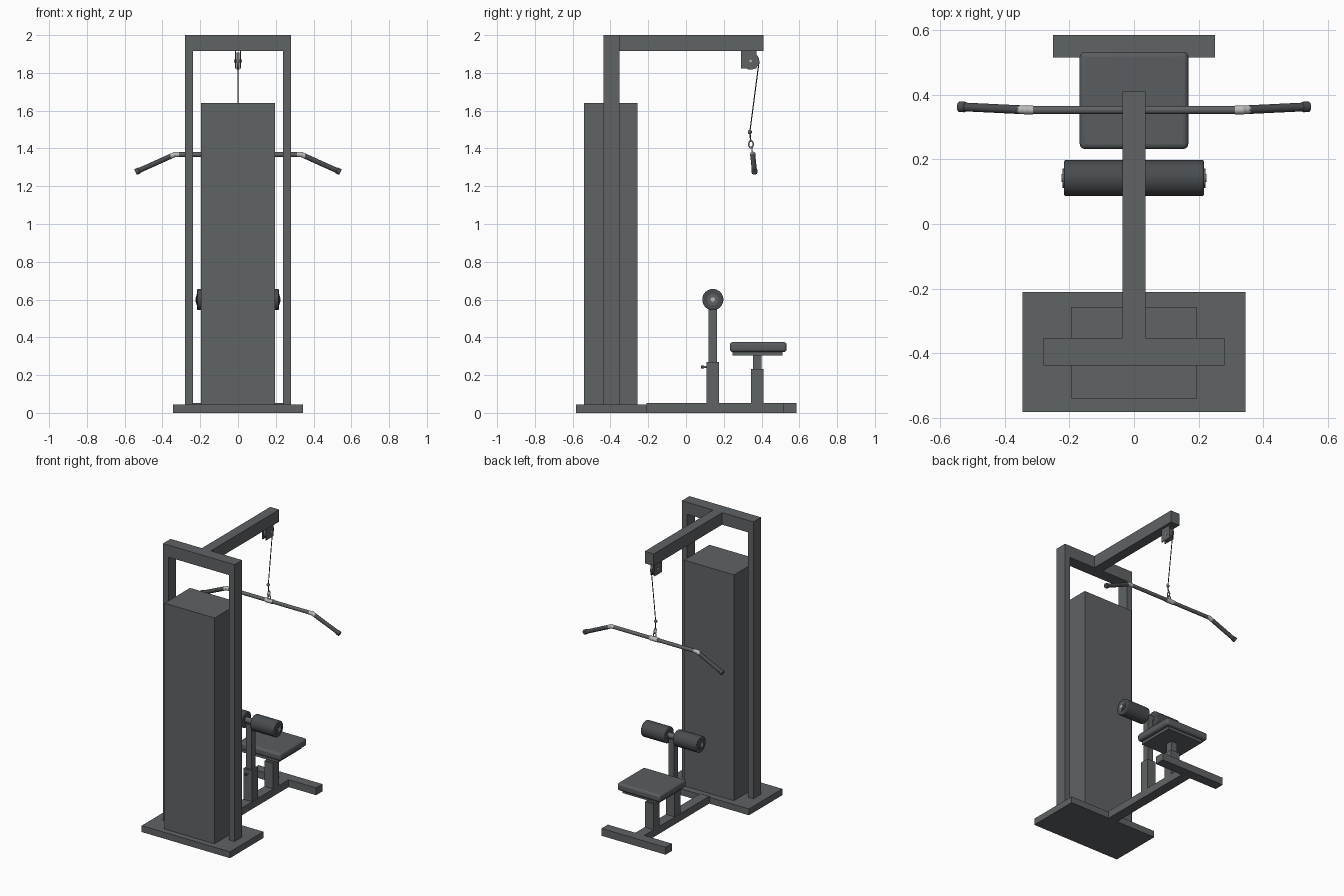
import bpy, math
from mathutils import Vector

if "Cube" in bpy.data.objects:
    bpy.data.objects.remove(bpy.data.objects["Cube"])


def material(name, r, g, b):
    m = bpy.data.materials.new(name)
    m.diffuse_color = (r, g, b, 1)
    m.use_nodes = True
    m.node_tree.nodes["Principled BSDF"].inputs["Base Color"].default_value = m.diffuse_color
    return m


FRAME = material("frame grey", 0.115, 0.125, 0.13)
RUBBER = material("dark rubber", 0.066, 0.074, 0.08)
PAD = material("seat vinyl", 0.10, 0.11, 0.116)
STEEL = material("bright steel", 0.50, 0.50, 0.49)
CABLE = material("cable black", 0.04, 0.04, 0.042)


def finish(ob, name, mat, smooth=False):
    ob.name = name
    ob.data.materials.append(mat)
    if smooth:
        bpy.ops.object.shade_smooth_by_angle(angle=math.radians(40))
    return ob


def box(name, x, y, z, mat=FRAME, bevel=0):
    """Box from (min, max) ranges on each axis, optionally rounded."""
    bpy.ops.mesh.primitive_cube_add(size=1)
    ob = bpy.context.object
    for v in ob.data.vertices:
        v.co = [r[0] if c < 0 else r[1] for c, r in zip(v.co, (x, y, z))]
    if bevel:
        mod = ob.modifiers.new("rounding", 'BEVEL')
        mod.width, mod.segments = bevel, 4
    return finish(ob, name, mat, bool(bevel))


def rod(name, a, b, r, mat, sides=24, bevel=0):
    """Cylinder running from point a to point b."""
    a, b = Vector(a), Vector(b)
    d = b - a
    bpy.ops.mesh.primitive_cylinder_add(vertices=sides, radius=r, depth=d.length, location=(a + b) / 2)
    ob = bpy.context.object
    ob.rotation_euler = d.to_track_quat('Z', 'Y').to_euler()
    if bevel:
        mod = ob.modifiers.new("rounding", 'BEVEL')
        mod.width, mod.segments, mod.angle_limit = bevel, 3, math.radians(40)
    return finish(ob, name, mat, True)


def ball(name, p, r, mat):
    bpy.ops.mesh.primitive_uv_sphere_add(segments=16, ring_count=10, radius=r, location=p)
    return finish(bpy.context.object, name, mat, True)


def ring(name, p, r, tube, rot, mat, stretch=1):
    bpy.ops.mesh.primitive_torus_add(major_radius=r, minor_radius=tube, major_segments=20,
                                     minor_segments=8, location=p, rotation=rot)
    bpy.context.object.scale.x = stretch
    return finish(bpy.context.object, name, mat, True)


# Tower, base plate and overhead frame
box("base_plate", (-.345, .345), (-.582, -.21), (0, .045))
box("weight_tower", (-.195, .195), (-.54, -.257), (.045, 1.64))
box("top_beam", (-.28, .28), (-.438, -.353), (1.915, 2))
box("overhead_arm", (-.035, .035), (-.353, .41), (1.915, 2))
for s, side in ((-1, "left"), (1, "right")):
    box(side + "_upright", sorted((s * .238, s * .28)), (-.438, -.353), (.045, 1.915))

# Floor rail and cross foot
box("floor_rail", (-.035, .035), (-.21, .515), (0, .052))
box("cross_foot", (-.25, .25), (.515, .585), (0, .052))

# Seat
box("seat_sleeve", (-.035, .035), (.343, .41), (.052, .232))
box("seat_post", (-.024, .024), (.354, .4), (.232, .305))
box("seat_plate", (-.14, .14), (.245, .51), (.303, .325))
box("seat_cushion", (-.168, .168), (.232, .533), (.322, .375), PAD, .016)

# Knee holder
box("knee_sleeve", (-.033, .033), (.108, .174), (.052, .27))
box("knee_post", (-.021, .021), (.12, .163), (.27, .585))
rod("height_pin", (0, .108, .243), (0, .09, .243), .005, STEEL, 12)
rod("height_pin_knob", (0, .095, .243), (0, .08, .243), .009, RUBBER, 16)
rod("roller_axle", (-.222, .142, .6), (.222, .142, .6), .02, FRAME)
for s, side in ((-1, "left"), (1, "right")):
    rod(side + "_roller", (s * .033, .142, .6), (s * .216, .142, .6), .056, RUBBER, 32, .005)
    rod(side + "_roller_cap", (s * .21, .142, .6), (s * .221, .142, .6), .03, FRAME)
    rod(side + "_roller_bolt", (s * .219, .142, .6), (s * .225, .142, .6), .012, STEEL, 12)

# Pulley under the arm
for s, side in ((-1, "left"), (1, "right")):
    box(side + "_pulley_plate", sorted((s * .011, s * .016)), (.292, .372), (1.822, 1.915))
rod("pulley_wheel", (-.009, .342, 1.863), (.009, .342, 1.863), .046, FRAME, 32)
rod("pulley_axle", (-.02, .342, 1.863), (.02, .342, 1.863), .007, STEEL, 12)

# Cable, stop ball and hanging clip
rod("cable", (0, .387, 1.863), (0, .338, 1.487), .0028, CABLE, 8)
ball("cable_stop", (0, .338, 1.487), .011, FRAME)
rod("cable_tail", (0, .338, 1.487), (0, .343, 1.435), .0035, CABLE, 8)
ring("clip_upper", (0, .344, 1.422), .012, .0035, (0, math.pi / 2, 0), STEEL, 1.5)
ring("clip_lower", (0, .349, 1.394), .011, .0035, (math.pi / 2, math.pi / 2, 0), STEEL, 1.4)

# Pull-down bar with angled grips
rod("bar_middle", (-.33, .353, 1.368), (.33, .353, 1.368), .0125, FRAME)
rod("bar_hub", (-.03, .353, 1.368), (.03, .353, 1.368), .0155, STEEL)
for s, side in ((-1, "left"), (1, "right")):
    bend = Vector((s * .335, .353, 1.368))
    end = Vector((s * .542, .363, 1.275))
    ball(side + "_bar_bend", bend, .0145, STEEL)
    rod(side + "_bar_collar", bend - Vector((s * .022, 0, 0)), bend, .0135, STEEL)
    rod(side + "_bar_elbow", bend, bend.lerp(end, .1), .0135, STEEL)
    rod(side + "_bar_grip", bend.lerp(end, .08), end, .0135, RUBBER)
    rod(side + "_grip_cap", bend.lerp(end, .9), end, .0165, RUBBER, 24, .003)
